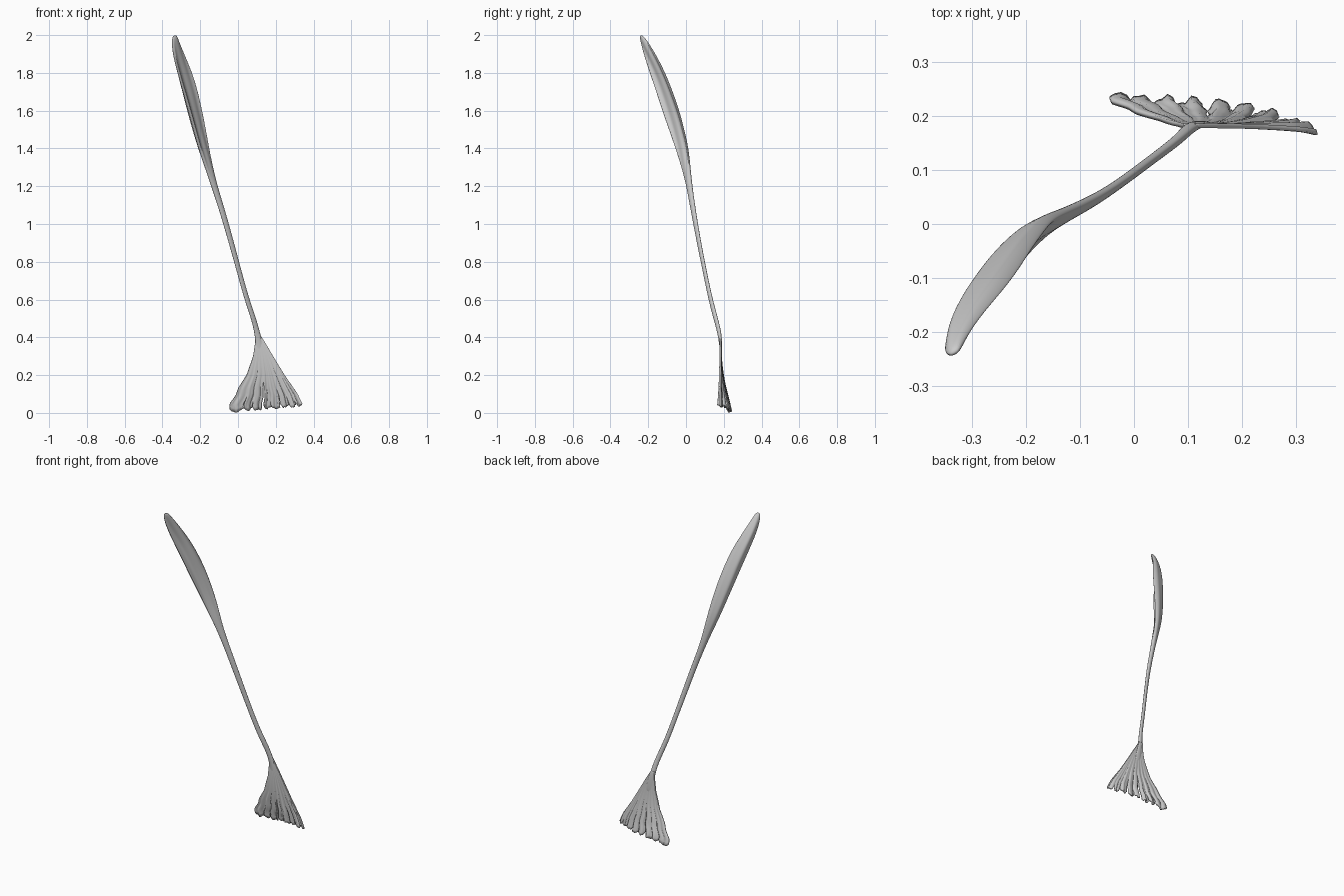
import bpy, bmesh, math, random
from mathutils import Vector

if "Cube" in bpy.data.objects:
    bpy.data.objects.remove(bpy.data.objects["Cube"])

random.seed(4)


def finish(name, bm):
    bmesh.ops.recalc_face_normals(bm, faces=bm.faces)
    mesh = bpy.data.meshes.new(name)
    bm.to_mesh(mesh)
    bm.free()
    for p in mesh.polygons:
        p.use_smooth = True
    ob = bpy.data.objects.new(name, mesh)
    bpy.context.collection.objects.link(ob)
    return ob


def lerp(table, z):
    # piecewise linear lookup in a list of (key, value), keys descending
    for (k0, v0), (k1, v1) in zip(table, table[1:]):
        if z >= k1:
            return v0 + (v1 - v0) * min(1, (k0 - z) / (k0 - k1))
    return table[-1][1]


# Muscle belly and tendon: z, centre x, centre y, half width, half depth, angle
rows = [
    (2.000, -.333, -.238, .010, .006, 30),
    (1.975, -.334, -.226, .022, .014, 40),
    (1.90, -.319, -.190, .039, .024, 46),
    (1.80, -.288, -.145, .051, .031, 46),
    (1.70, -.260, -.108, .053, .033, 48),
    (1.60, -.235, -.075, .053, .033, 53),
    (1.50, -.210, -.045, .047, .030, 53),
    (1.40, -.185, -.018, .040, .025, 53),
    (1.30, -.155, .001, .028, .018, 48),
    (1.20, -.125, .018, .019, .013, 40),
    (1.05, -.077, .042, .017, .011, 35),
    (0.90, -.035, .069, .016, .009, 33),
    (0.75, .006, .099, .014, .009, 33),
    (0.60, .047, .130, .015, .009, 35),
    (0.50, .083, .157, .016, .010, 40),
    (0.42, .103, .179, .015, .011, 15),
    (0.34, .118, .185, .022, .006, 5),
    (0.28, .128, .187, .020, .003, 3),
]
SEG = 20
bm = bmesh.new()
rings = []
for z, cx, cy, a, b, ang in rows:
    m = Vector((math.cos(math.radians(ang)), math.sin(math.radians(ang)), 0))
    n = Vector((m.y, -m.x, 0))
    cup = min(1, max(0, (a - .02) / .03))       # hollow the inner face
    ring = []
    for i in range(SEG):
        t = 2 * math.pi * i / SEG
        c, s = math.cos(t), math.sin(t)
        q = b * ((1 - .4 * cup) * s + .8 * cup * (c * c - .5))
        q += .003 * cup * (-1) ** (i // 2)      # fibre grooves
        ring.append(bm.verts.new(Vector((cx, cy, z)) + m * a * c + n * q))
    rings.append(ring)
for r0, r1 in zip(rings, rings[1:]):
    for i in range(SEG):
        j = (i + 1) % SEG
        bm.faces.new((r0[i], r0[j], r1[j], r1[i]))
bm.faces.new(rings[0])
bm.faces.new(rings[-1])
belly = finish("muscle_belly_and_tendon", bm)
sub = belly.modifiers.new("Subdivision", 'SUBSURF')
sub.levels = sub.render_levels = 2

# Fan sheet outline
left = [(.42, .092), (.36, .089), (.3, .080), (.2, .046), (.13, .002),
        (.09, -.012), (.045, -.045), (.0, -.042)]
right = [(.42, .114), (.36, .151), (.3, .186), (.2, .246), (.1, .314),
         (.04, .343), (.0, .343)]
# end depth of the sheet across the fan, keyed by 1 - u
end_y = [(1, .236), (.85, .230), (.55, .222), (.3, .212), (.12, .188), (0, .176)]
# splits between strands: position, start of split, half gap
splits = [(0, 1, 0), (.19, .86, .006), (.31, .90, .005), (.455, .64, .018),
          (.57, .93, .003), (.69, .76, .008), (.81, .86, .007), (.91, .90, .005), (1, 1, 0)]
tips = [.002, .010, .008, .018, .015, .026, .026, .032]
ROWS, COLS = 30, 9
TOP = .42


def opening(v, start):
    return 0 if v <= start else ((v - start) / (1 - start)) ** .6


def sheet_point(v, u, t, dz):
    z = TOP + (.03 - TOP) * v + dz
    x = lerp(left, z) * (1 - u) + lerp(right, z) * u
    y = .182 + (lerp(end_y, 1 - u) - .182) * v ** 2.4
    # pleats deepening toward the free edge
    y += v ** 3 * (.007 * math.sin(u * 50) + .009 * (math.sin(math.pi * t) - .6)
                   + .003 * math.sin(u * 113 + 1))
    return x, y, z


bm = bmesh.new()
for k, tip in enumerate(tips):
    (ul, sl, gl), (ur, sr, gr) = splits[k], splits[k + 1]
    jag = [random.uniform(0, .012) for _ in range(COLS)]
    grid = []
    for r in range(ROWS + 1):
        v = r / ROWS
        u0 = ul + gl * opening(v, sl)
        u1 = ur - gr * opening(v, sr)
        late = max(0, (v - .78) / .22) ** 2
        line = []
        for c in range(COLS):
            t = c / (COLS - 1)
            # shared edges stay matched until the split opens
            free = 1 if 0 < c < COLS - 1 else opening(v, min(.99, sl if c == 0 else sr))
            if (k == 0 and c == 0) or (k == len(tips) - 1 and c == COLS - 1):
                free = 1
            dz = late * free * (tip - .03 + jag[c] + .012 * abs(2 * t - 1) ** 3)
            line.append(bm.verts.new(sheet_point(v, u0 + (u1 - u0) * t, t, dz)))
        grid.append(line)
    for r in range(ROWS):
        for c in range(COLS - 1):
            bm.faces.new((grid[r][c], grid[r][c + 1], grid[r + 1][c + 1], grid[r + 1][c]))
bmesh.ops.remove_doubles(bm, verts=bm.verts, dist=.00005)
fan = finish("fan_sheet", bm)
sol = fan.modifiers.new("Thickness", 'SOLIDIFY')
sol.thickness = .009
sol.offset = 0
